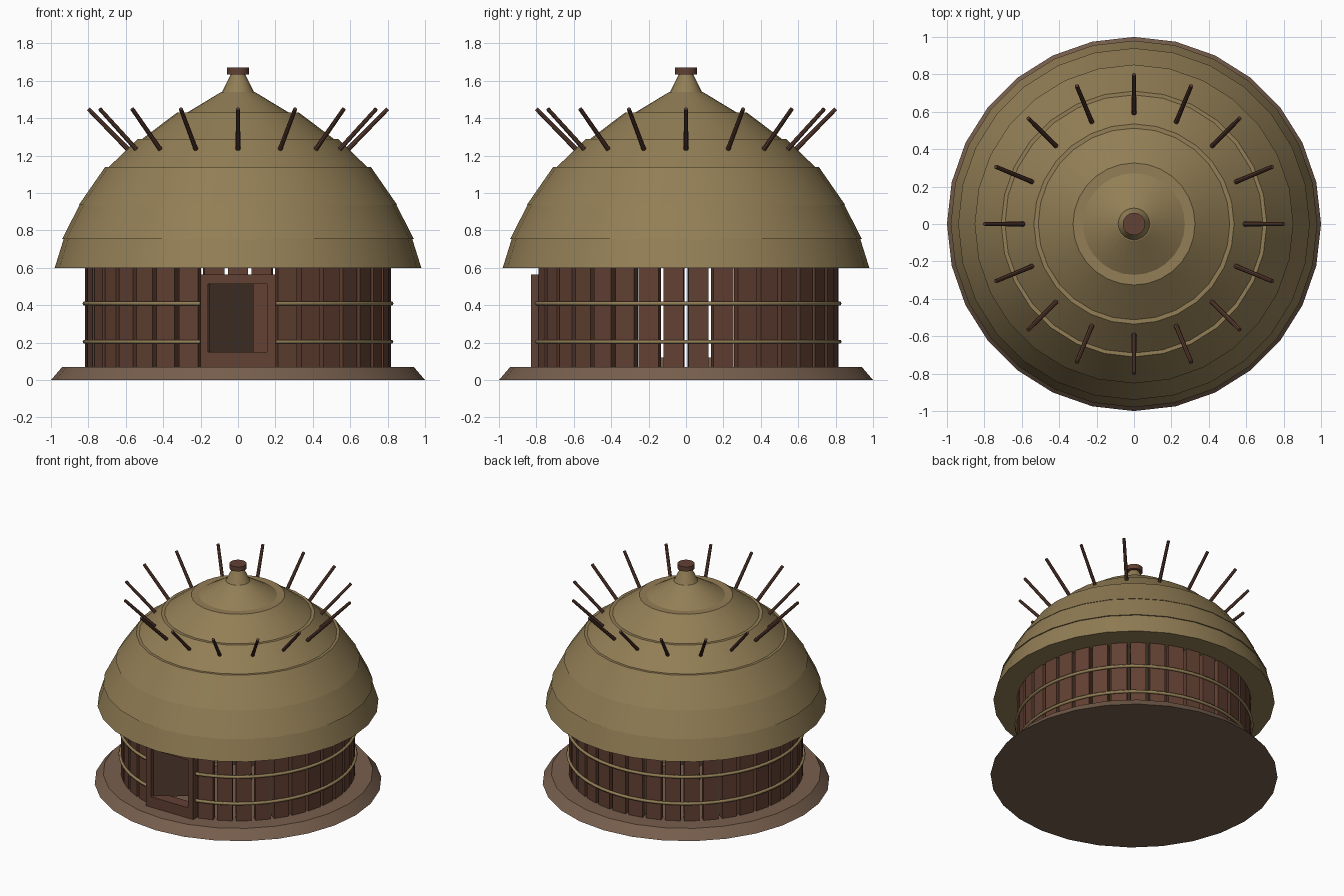
import bpy, bmesh, math
from mathutils import Matrix, Vector

cube = bpy.data.objects.get("Cube")
if cube:
    bpy.data.objects.remove(cube, do_unlink=True)


def material(name, rgb):
    m = bpy.data.materials.new(name)
    m.use_nodes = True
    m.diffuse_color = (*rgb, 1)
    m.node_tree.nodes["Principled BSDF"].inputs["Base Color"].default_value = (*rgb, 1)
    return m


THATCH = material("thatch", (0.29, 0.21, 0.092))
WOOD = material("plank wood", (0.122, 0.052, 0.033))
POLE = material("pole wood", (0.105, 0.046, 0.03))
DOOR = material("dark door wood", (0.085, 0.046, 0.03))
EARTH = material("packed earth", (0.185, 0.115, 0.075))


def finish(name, bm, mat, smooth=False):
    bmesh.ops.recalc_face_normals(bm, faces=bm.faces[:])
    mesh = bpy.data.meshes.new(name)
    bm.to_mesh(mesh)
    bm.free()
    mesh.materials.append(mat)
    ob = bpy.data.objects.new(name, mesh)
    bpy.context.collection.objects.link(ob)
    if smooth:
        bpy.ops.object.select_all(action="DESELECT")
        ob.select_set(True)
        bpy.context.view_layer.objects.active = ob
        bpy.ops.object.shade_smooth_by_angle(angle=math.radians(25))
    return ob


def frustum(bm, r1, r2, z1, z2, sides):
    bmesh.ops.create_cone(bm, cap_ends=True, segments=sides, radius1=r1, radius2=r2,
                          depth=z2 - z1, matrix=Matrix.Translation((0, 0, (z1 + z2) / 2)))


def box(bm, size, matrix):
    bmesh.ops.create_cube(bm, size=1, matrix=matrix @ Matrix.Diagonal((*size, 1)))


def span(bm, x, y, z):
    size = [b - a for a, b in (x, y, z)]
    box(bm, size, Matrix.Translation([(a + b) / 2 for a, b in (x, y, z)]))


def turn(angle):
    return Matrix.Rotation(angle, 4, "Z")


# Earth platform
bm = bmesh.new()
frustum(bm, 1.0, 0.94, 0, 0.07, 28)
finish("earth_platform", bm, EARTH, True)

# Overlapping thatch tiers, each (bottom radius, top radius, bottom z, top z)
tiers = [(0.98, 0.93, 0.6, 0.76), (0.94, 0.84, 0.755, 0.95), (0.852, 0.71, 0.935, 1.14),
         (0.69, 0.535, 1.14, 1.29), (0.512, 0.326, 1.29, 1.43), (0.272, 0.09, 1.43, 1.54)]
for i, tier in enumerate(tiers):
    bm = bmesh.new()
    frustum(bm, *tier, 28)
    finish(f"roof_tier_{i + 1}", bm, THATCH, True)

# Roof peak and its wooden cap
bm = bmesh.new()
frustum(bm, 0.085, 0.035, 1.54, 1.64, 20)
finish("roof_peak", bm, THATCH, True)
bm = bmesh.new()
frustum(bm, 0.06, 0.06, 1.635, 1.67, 16)
finish("peak_cap", bm, WOOD, True)

# Wall planks, leaving out those behind the doorway
COUNT = 38
bm = bmesh.new()
for i in range(2, COUNT - 1):
    a = i * math.tau / COUNT - math.pi / 2
    box(bm, (0.05, 0.109, 0.55), turn(a) @ Matrix.Translation((0.79, 0, 0.335)))
finish("wall_planks", bm, WOOD)

# Binding bands running from one door post round to the other
start, steps = math.asin(0.2 / 0.82), 64
for name, z in (("lower_band", 0.205), ("upper_band", 0.41)):
    curve = bpy.data.curves.new(name, "CURVE")
    curve.dimensions = "3D"
    curve.bevel_depth = 0.012
    curve.bevel_resolution = 1
    curve.use_fill_caps = True
    line = curve.splines.new("POLY")
    line.points.add(steps)
    for i, p in enumerate(line.points):
        a = -math.pi / 2 + start + (math.tau - 2 * start) * i / steps
        p.co = (0.82 * math.cos(a), 0.82 * math.sin(a), z, 1)
    curve.materials.append(THATCH)
    bpy.context.collection.objects.link(bpy.data.objects.new(name, curve))

# Door frame
bm = bmesh.new()
depth = (-0.83, -0.74)
span(bm, (-0.2, -0.16), depth, (0.07, 0.565))
span(bm, (0.155, 0.2), depth, (0.07, 0.565))
span(bm, (-0.16, 0.155), depth, (0.515, 0.565))
span(bm, (-0.16, 0.155), depth, (0.07, 0.15))
finish("door_frame", bm, WOOD)

# Door leaf standing ajar, hinged on one post and swung inward
bm = bmesh.new()
hinge = Matrix.Translation((-0.16, -0.8, 0.33)) @ turn(math.radians(40))
box(bm, (0.31, 0.02, 0.38), hinge @ Matrix.Translation((0.155, 0, 0)))
finish("door_leaf", bm, DOOR)

# Ring of hearth stones inside
bm = bmesh.new()
for i in range(6):
    a = (i + 0.5) * math.tau / 6
    box(bm, (0.05, 0.06, 0.05), turn(a) @ Matrix.Translation((0.14, 0, 0.095)))
finish("hearth_stones", bm, EARTH)

# Slanted poles sticking out of the roof
bm = bmesh.new()
foot, tip = Vector((0.57, 0, 1.215)), Vector((0.8, 0, 1.45))
lean = (tip - foot).to_track_quat("Z", "Y").to_matrix().to_4x4()
for i in range(16):
    place = turn(i * math.tau / 16) @ Matrix.Translation((foot + tip) / 2) @ lean
    bmesh.ops.create_cone(bm, cap_ends=True, segments=8, radius1=0.013, radius2=0.011,
                          depth=(tip - foot).length, matrix=place)
finish("roof_poles", bm, POLE, True)
